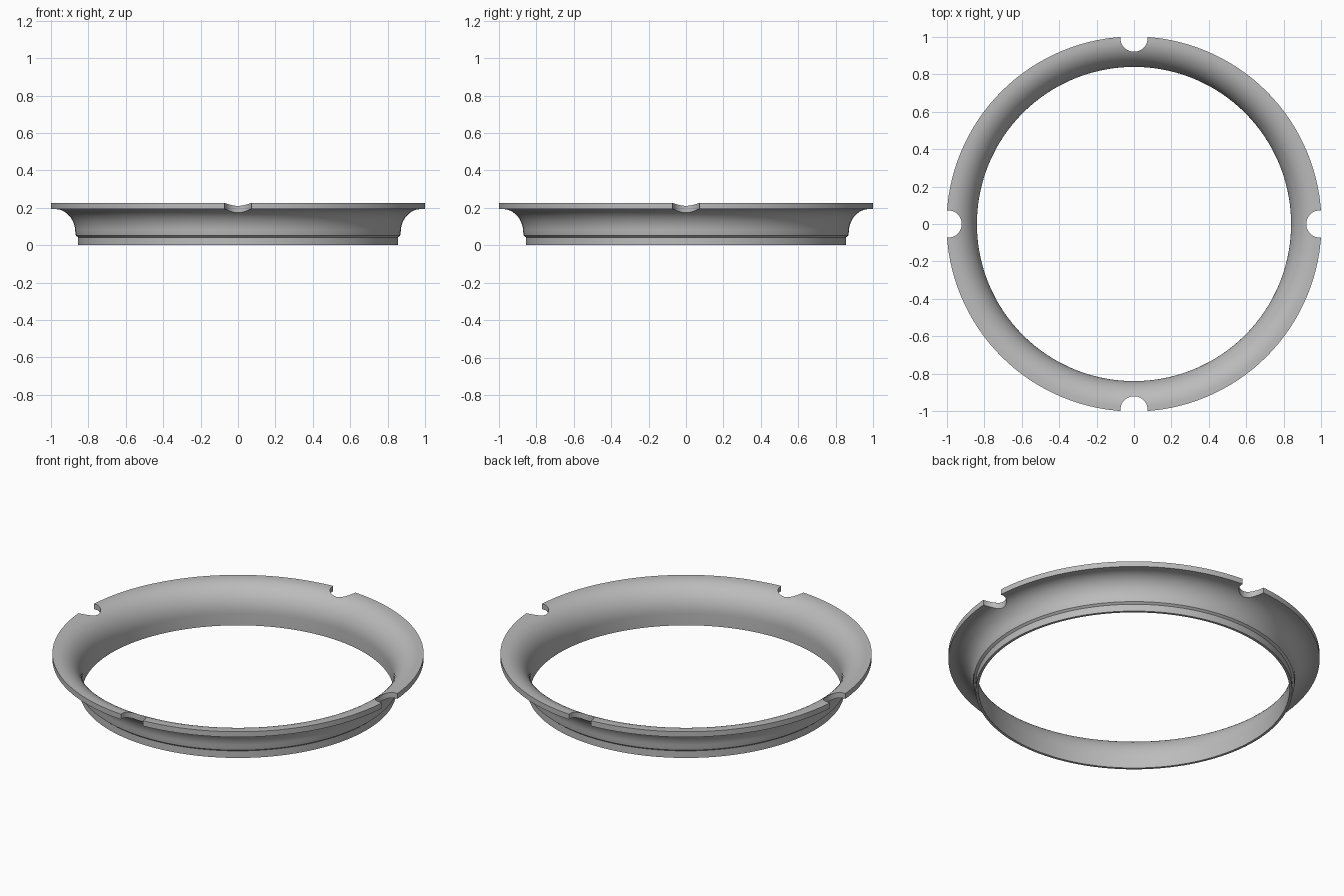
import bpy, bmesh, math
from mathutils import Matrix

old = bpy.data.objects.get("Cube")
if old:
    bpy.data.objects.remove(old)

SEGMENTS = 128
RIM = 1.0025           # outer radius of the flange
CENTRE = (0.98, 0.07)  # centre of the flare arcs, as radius and height

metal = bpy.data.materials.new("plain grey")
metal.use_nodes = True
grey = (0.5, 0.5, 0.5, 1)
metal.diffuse_color = grey
metal.node_tree.nodes["Principled BSDF"].inputs["Base Color"].default_value = grey


def flare(rx, rz, steps=14):
    """Quarter ellipse from the vertical wall up to the flat flange."""
    angles = [math.pi / 2 * i / steps for i in range(steps + 1)]
    return [(CENTRE[0] - rx * math.cos(a), CENTRE[1] + rz * math.sin(a)) for a in angles]


def make_object(name, bm):
    bmesh.ops.recalc_face_normals(bm, faces=bm.faces)
    mesh = bpy.data.meshes.new(name)
    bm.to_mesh(mesh)
    bm.free()
    obj = bpy.data.objects.new(name, mesh)
    bpy.context.collection.objects.link(obj)
    mesh.materials.append(metal)
    return obj


# Closed cross-section: outside wall with its step, flange edge, inside wall
outside = [(0.855, 0), (0.855, 0.042), (0.867, 0.052)] + flare(0.11, 0.123)
inside = flare(0.14, 0.155)[::-1] + [(0.84, 0)]
section = outside + [(RIM, 0.193), (RIM, 0.225)] + inside

# Flared ring, lathed around z
bm = bmesh.new()
rings = []
for s in range(SEGMENTS):
    a = 2 * math.pi * s / SEGMENTS
    rings.append([bm.verts.new((r * math.cos(a), r * math.sin(a), z)) for r, z in section])
for s in range(SEGMENTS):
    here, there = rings[s], rings[(s + 1) % SEGMENTS]
    for i in range(len(section)):
        j = (i + 1) % len(section)
        bm.faces.new((here[i], there[i], there[j], here[j]))
ring = make_object("flared_ring", bm)

# Four round notches in the flange
bm = bmesh.new()
for k in range(4):
    a = math.pi / 2 * k
    place = Matrix.Translation((0.994 * math.cos(a), 0.994 * math.sin(a), 0.2))
    bmesh.ops.create_cone(bm, cap_ends=True, segments=40, radius1=0.073,
                          radius2=0.073, depth=0.2, matrix=place)
cutter = make_object("notch_cutter", bm)
cutter.hide_render = True
cut = ring.modifiers.new("notches", 'BOOLEAN')
cut.operation = 'DIFFERENCE'
cut.solver = 'EXACT'
cut.object = cutter

# Apply the cut, then smooth the curved faces and keep the edges sharp
bpy.ops.object.select_all(action='DESELECT')
bpy.context.view_layer.objects.active = ring
ring.select_set(True)
bpy.ops.object.modifier_apply(modifier=cut.name)
bpy.data.objects.remove(cutter)
bpy.ops.object.shade_smooth_by_angle(angle=math.radians(30))
